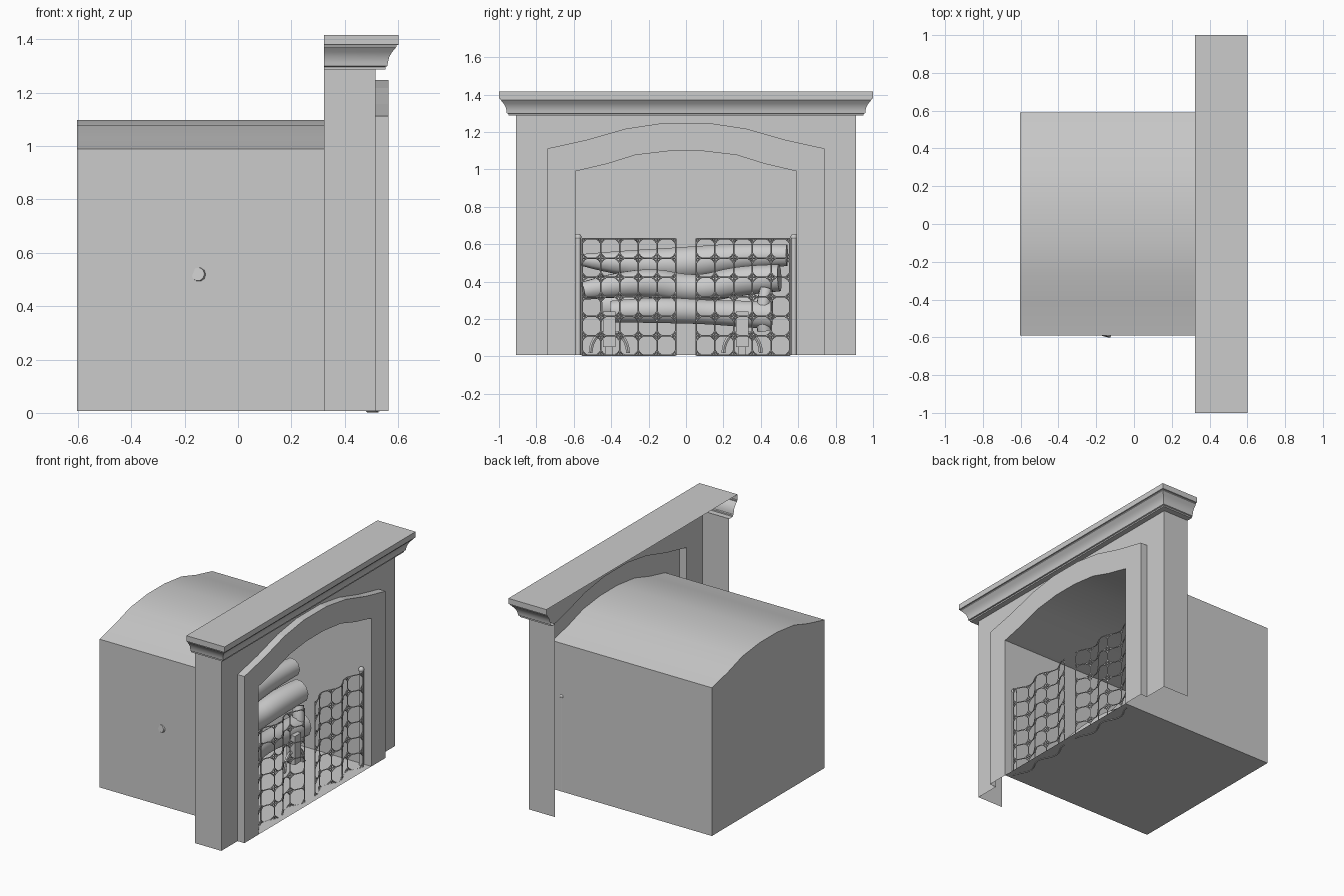
import bpy, bmesh, math
from mathutils import Vector

if "Cube" in bpy.data.objects:
    bpy.data.objects.remove(bpy.data.objects["Cube"])

grey = bpy.data.materials.new("plain_grey")
grey.diffuse_color = (0.6, 0.6, 0.6, 1)
grey.use_nodes = True
grey.node_tree.nodes["Principled BSDF"].inputs["Base Color"].default_value = grey.diffuse_color


def smooth(ob, angle=35):
    bpy.ops.object.select_all(action='DESELECT')
    ob.select_set(True)
    bpy.context.view_layer.objects.active = ob
    bpy.ops.object.shade_smooth_by_angle(angle=math.radians(angle))


def finish(name, bm):
    bmesh.ops.recalc_face_normals(bm, faces=bm.faces)
    me = bpy.data.meshes.new(name)
    bm.to_mesh(me)
    bm.free()
    me.materials.append(grey)
    ob = bpy.data.objects.new(name, me)
    bpy.context.collection.objects.link(ob)
    return ob


def loft(name, rows, caps=()):
    """Skin a list of equal-length rows; caps are extra polygons made of points."""
    bm = bmesh.new()
    vs = [[bm.verts.new(p) for p in r] for r in rows]
    for a, b in zip(vs, vs[1:]):
        for i in range(len(a) - 1):
            bm.faces.new((a[i], a[i + 1], b[i + 1], b[i]))
    for c in caps:
        bm.faces.new([bm.verts.new(p) for p in c])
    bmesh.ops.remove_doubles(bm, verts=bm.verts, dist=0.0005)
    return finish(name, bm)


def box(name, lo, hi):
    bm = bmesh.new()
    bmesh.ops.create_cube(bm, size=1)
    for v in bm.verts:
        v.co = Vector([l + (c + 0.5) * (h - l) for c, l, h in zip(v.co, lo, hi)])
    return finish(name, bm)


def tubes(name, paths, depth, res, kind='POLY', fill=True):
    """Paths are lists of (x, y, z, radius factor), converted to one mesh."""
    cu = bpy.data.curves.new(name, 'CURVE')
    cu.dimensions = '3D'
    cu.bevel_depth, cu.bevel_resolution, cu.use_fill_caps = depth, res, fill
    for path in paths:
        sp = cu.splines.new(kind)
        sp.points.add(len(path) - 1)
        for p, q in zip(sp.points, path):
            p.co = (q[0], q[1], q[2], 1)
            p.radius = q[3] if len(q) > 3 else 1
        if kind == 'NURBS':
            sp.use_endpoint_u, sp.order_u, sp.resolution_u = True, 3, 6
    cu.materials.append(grey)
    ob = bpy.data.objects.new(name, cu)
    bpy.context.collection.objects.link(ob)
    bpy.ops.object.select_all(action='DESELECT')
    ob.select_set(True)
    bpy.context.view_layer.objects.active = ob
    bpy.ops.object.convert(target='MESH')
    return bpy.context.view_layer.objects.active


# Arch outlines in (y, z), mirrored from one half
FLOOR, TOP = 0.008, 1.29
def arch(half):
    return [(-y, z) for y, z in half] + [(y, z) for y, z in reversed(half)]
def at(x, path):
    return [(x, y, z) for y, z in path]

inner = arch([(0.59, FLOOR), (0.59, 0.99), (0.42, 1.03), (0.27, 1.077), (0.09, 1.098)])
outer = arch([(0.74, FLOOR), (0.74, 1.112), (0.53, 1.158), (0.32, 1.218), (0.12, 1.248)])
edge = arch([(0.91, FLOOR), (0.91, TOP), (0.53, TOP), (0.32, TOP), (0.12, TOP)])
BACK, PLATE, TRIM, REAR = 0.322, 0.515, 0.565, -0.603

# Surround plate, open at the back, and its two side returns
loft("surround_front", [at(PLATE, edge), at(PLATE, outer)])
for s, side in ((-1, "left"), (1, "right")):
    loft("surround_side_" + side, [[(BACK, s * 0.91, z) for z in (FLOOR, TOP)],
                                   [(PLATE, s * 0.91, z) for z in (FLOOR, TOP)]])

# Raised arched trim
loft("arch_trim", [at(PLATE, outer), at(TRIM, outer), at(TRIM, inner)])

# Vaulted firebox with back wall and floor
w = 0.59
smooth(loft("firebox", [at(TRIM, inner), at(REAR, inner)],
            [at(REAR, inner),
             [(TRIM, -w, FLOOR), (TRIM, w, FLOOR), (REAR, w, FLOOR), (REAR, -w, FLOOR)]]))

# Mantel crown: moulding profile (offset, z) swept round three sides, flat top
profile = [(0, 1.288), (0.04, 1.288), (0.04, 1.297), (0.048, 1.3), (0.05, 1.315),
           (0.055, 1.335), (0.066, 1.353), (0.082, 1.372), (0.082, 1.378),
           (0.09, 1.38), (0.09, 1.417)]
def ring(d, z):
    y, x = 0.91 + d, 0.512 + d
    return [(BACK, -y, z), (x, -y, z), (x, y, z), (BACK, y, z)]
smooth(loft("mantel_crown", [ring(d, z) for d, z in profile], [ring(*profile[-1])]), 30)

# Two wavy wire screens: grid wires with a diamond at every crossing
def wave(y):
    return 0.505 + 0.022 * math.sin(abs(y) * 2 * math.pi / 0.25)

N, P, Z0, H = 5, 0.1, 0.006, 0.104
for s, side in ((-1, "left"), (1, "right")):
    def pt(u, z):
        y = s * (0.055 + min(max(u, 0), N * P))
        return (wave(y), y, min(max(z, Z0), Z0 + 6 * H))
    wires = []
    for i in range(N + 1):
        wires.append([pt(i * P, Z0 + k * H) for k in range(7)])
    for k in range(7):
        wires.append([pt(i * P / 4, Z0 + k * H) for i in range(N * 4 + 1)])
    tubes("screen_wires_" + side, wires, 0.004, 0)
    braces = []
    for i in range(N + 1):
        for k in range(7):
            u, z, r = i * P, Z0 + k * H, 0.026
            for a, b in ((1, 1), (1, -1), (-1, 1), (-1, -1)):
                if 0 <= i + a <= N and 0 <= k + b <= 6:
                    braces.append([pt(u + a * r, z), pt(u + a * r * .42, z + b * r * .42),
                                   pt(u, z + b * r)])
    tubes("screen_braces_" + side, braces, 0.004, 0)

    # Side rod with a ball on top
    y = s * 0.577
    smooth(tubes("screen_rod_" + side, [[(0.5, y, FLOOR), (0.5, y, 0.63)]], 0.015, 2), 50)
    bm = bmesh.new()
    bmesh.ops.create_uvsphere(bm, u_segments=12, v_segments=8, radius=0.018)
    bmesh.ops.translate(bm, verts=bm.verts, vec=(0.5, y, 0.638))
    smooth(finish("rod_ball_" + side, bm), 60)

# Andirons: front post, curved feet, log bar and rear leg
for y, side in ((-0.41, "left"), (0.30, "right")):
    box("andiron_post_" + side, (0.17, y - 0.033, 0.05), (0.23, y + 0.033, 0.24))
    box("andiron_bar_" + side, (-0.3, y - 0.02, 0.15), (0.18, y + 0.02, 0.185))
    box("andiron_rear_leg_" + side, (-0.3, y - 0.02, FLOOR), (-0.26, y + 0.02, 0.16))
    feet = [[(0.2, y + s * (0.02 + 0.08 * math.sin(t)), 0.018 + 0.11 * math.cos(t))
             for t in [j * math.pi / 12 for j in range(7)]] for s in (-1, 1)]
    smooth(tubes("andiron_feet_" + side, feet, 0.012, 1), 50)

# Stacked logs, smooth crooked tapering tubes
logs = {
    "log_bottom_front": [(0.14, -0.40, 0.24, .6), (0.16, -0.15, 0.25, .75), (0.12, 0.15, 0.235, .65),
                         (0.14, 0.46, 0.22, .8)],
    "log_bottom_back": [(-0.14, -0.44, 0.27, .9), (-0.1, 0, 0.28, 1), (-0.14, 0.44, 0.27, .85)],
    "log_middle": [(0.10, -0.55, 0.35, .5), (0.06, -0.25, 0.41, .85), (0.03, 0.05, 0.35, .75),
                   (0.07, 0.3, 0.41, .85), (0.10, 0.50, 0.42, .75)],
    "log_top": [(-0.15, -0.595, 0.52, .25), (-0.1, -0.4, 0.5, .65), (-0.05, 0, 0.49, 1),
                (0, 0.3, 0.54, .7), (0.02, 0.54, 0.54, .6)],
    "log_branch": [(0.15, 0.42, 0.14, .4), (0.17, 0.40, 0.25, .4), (0.14, 0.43, 0.36, .35)],
}
for name, path in logs.items():
    smooth(tubes(name, [path], 0.1, 3, 'NURBS'), 50)
